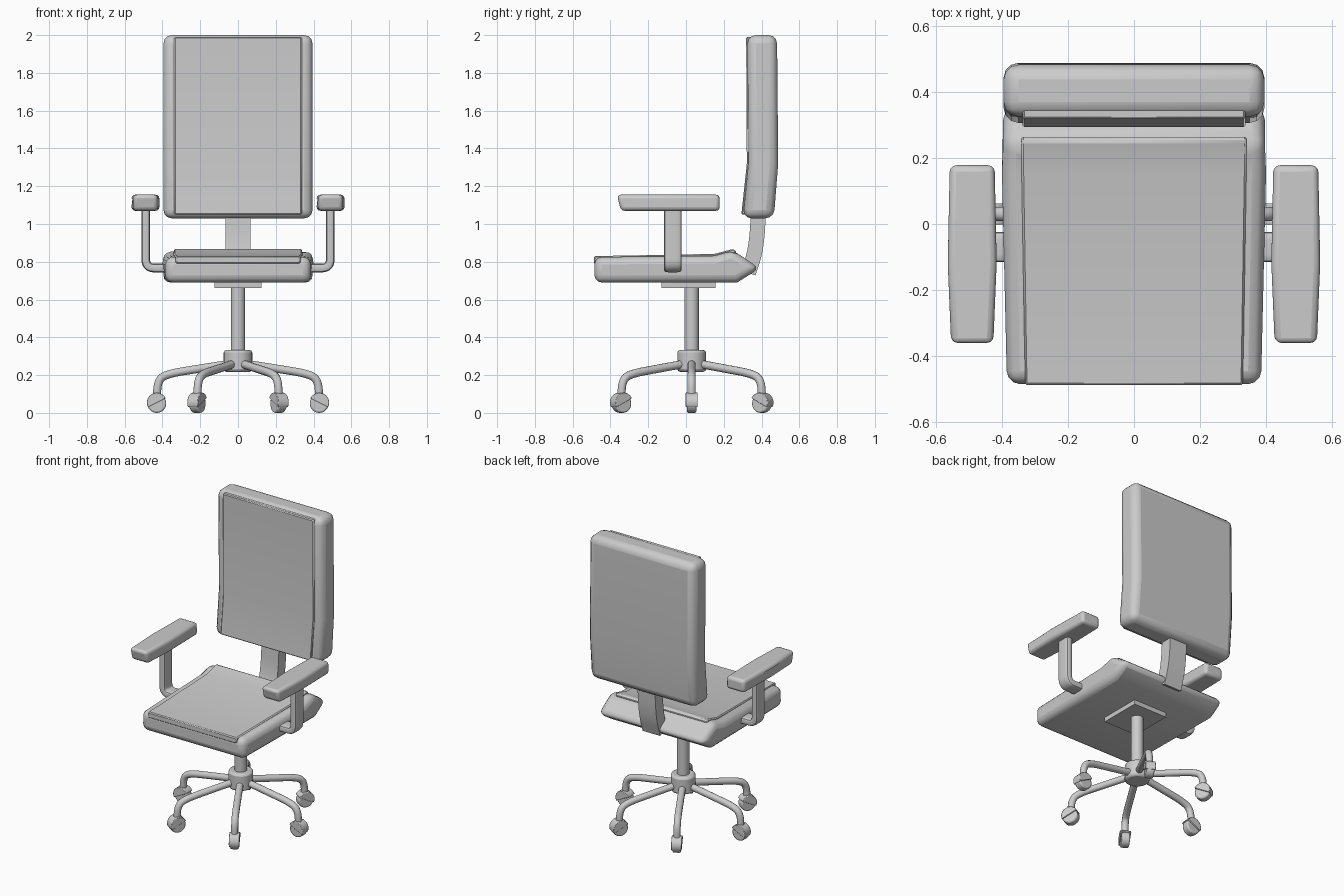
import bpy, bmesh, math
from mathutils import Matrix, Vector

if "Cube" in bpy.data.objects:
    bpy.data.objects.remove(bpy.data.objects["Cube"])

GREY = (0.6, 0.6, 0.6, 1)
grey = bpy.data.materials.new("plain_grey")
grey.use_nodes = True
grey.diffuse_color = GREY
grey.node_tree.nodes["Principled BSDF"].inputs["Base Color"].default_value = GREY


def finish(name, bm, matrix=Matrix(), bevel=0, segments=3):
    bmesh.ops.recalc_face_normals(bm, faces=bm.faces)
    mesh = bpy.data.meshes.new(name)
    bm.to_mesh(mesh)
    bm.free()
    mesh.materials.append(grey)
    ob = bpy.data.objects.new(name, mesh)
    bpy.context.collection.objects.link(ob)
    ob.matrix_world = matrix
    if bevel:
        mod = ob.modifiers.new("soft_edges", "BEVEL")
        mod.width, mod.segments = bevel, segments
        mod.limit_method, mod.angle_limit = "ANGLE", math.radians(35)
    bpy.ops.object.select_all(action="DESELECT")
    ob.select_set(True)
    bpy.context.view_layer.objects.active = ob
    bpy.ops.object.shade_smooth_by_angle(angle=math.radians(35))
    return ob


def slab(name, profile, x=0, bevel=0.0, segments=3):
    """Side profile of (y, z, half width) points, spread along x."""
    bm = bmesh.new()
    left = [bm.verts.new((x + w, y, z)) for y, z, w in profile]
    right = [bm.verts.new((x - w, y, z)) for y, z, w in profile]
    bm.faces.new(left)
    bm.faces.new(right[::-1])
    for i in range(len(profile)):
        j = (i + 1) % len(profile)
        bm.faces.new((left[j], left[i], right[i], right[j]))
    return finish(name, bm, bevel=bevel, segments=segments)


def soften(path, rounds=3):
    """Cut the corners of an open path until it bends smoothly."""
    pts = [Vector(p) for p in path]
    for _ in range(rounds):
        cut = [pts[0]]
        for a, b in zip(pts, pts[1:]):
            cut += [a.lerp(b, 0.25), a.lerp(b, 0.75)]
        pts = cut + [pts[-1]]
    return pts


def rounded_section(w, d, power=1.0, sides=16):
    pts = []
    for i in range(sides):
        a = math.tau * (i + 0.5) / sides
        c, s = math.cos(a), math.sin(a)
        pts.append((math.copysign(abs(c) ** power, c) * w, math.copysign(abs(s) ** power, s) * d))
    return pts


def sweep(name, path, section, matrix=Matrix()):
    """Carry a cross-section along a path in the local xz plane."""
    bm = bmesh.new()
    rings = []
    for i, p in enumerate(path):
        t = (path[min(i + 1, len(path) - 1)] - path[max(i - 1, 0)]).normalized()
        rings.append([bm.verts.new((p.x - t.y * a, b, p.y + t.x * a)) for a, b in section])
    n = len(section)
    for r, q in zip(rings, rings[1:]):
        for i in range(n):
            bm.faces.new((r[i], r[(i + 1) % n], q[(i + 1) % n], q[i]))
    bm.faces.new(rings[0])
    bm.faces.new(rings[-1][::-1])
    return finish(name, bm, matrix)


def cylinder(name, radius, depth, matrix, bevel=0.0, sides=24):
    bm = bmesh.new()
    bmesh.ops.create_cone(bm, cap_ends=True, segments=sides, radius1=radius, radius2=radius, depth=depth)
    return finish(name, bm, matrix, bevel, 2)


AXIS = Matrix.Translation((0, 0.03, 0))

# Seat cushion with its raised top panel
slab("seat", [(-0.485, 0.69, 0.385), (-0.485, 0.825, 0.385), (0.15, 0.832, 0.397),
              (0.25, 0.86, 0.397), (0.39, 0.765, 0.395), (0.27, 0.69, 0.397)], bevel=0.04)
slab("seat_panel", [(-0.488, 0.79, 0.33), (-0.488, 0.83, 0.33), (0.15, 0.842, 0.34),
                    (0.25, 0.868, 0.34), (0.268, 0.852, 0.34), (0.2, 0.79, 0.34)], bevel=0.006, segments=1)

# Backrest cushion with its front panel
slab("backrest", [(0.325, 2.0, 0.395), (0.482, 2.0, 0.395), (0.488, 1.32, 0.395),
                  (0.465, 1.03, 0.395), (0.302, 1.03, 0.395), (0.33, 1.32, 0.395)], bevel=0.045)
slab("backrest_panel", [(0.318, 1.99, 0.338), (0.4, 1.99, 0.338), (0.4, 1.05, 0.338),
                        (0.293, 1.05, 0.338), (0.322, 1.32, 0.338)], bevel=0.006, segments=1)

# Curved strip joining seat and backrest
sweep("back_support", soften([(0.33, 0.74), (0.372, 0.87), (0.385, 1.08)]),
      [(-0.04, -0.065), (0.04, -0.065), (0.04, 0.065), (-0.04, 0.065)],
      Matrix.Rotation(math.pi / 2, 4, "Z"))

# Armrests
for side, sign in (("left", 1), ("right", -1)):
    slab(side + "_arm_pad", [(-0.365, 1.155, 0.064), (-0.12, 1.155, 0.074), (0.178, 1.155, 0.068),
                             (0.178, 1.07, 0.068), (-0.12, 1.07, 0.074), (-0.345, 1.07, 0.064)],
         x=0.49 * sign, bevel=0.02)
    turn = Matrix.Translation((0, -0.07, 0)) @ Matrix.Scale(sign, 4, (1, 0, 0))
    sweep(side + "_arm_bracket", soften([(0.36, 0.767), (0.4, 0.767), (0.488, 0.767), (0.488, 0.86), (0.488, 1.09)]),
          rounded_section(0.023, 0.046, 0.45), turn)

# Mounting plate, column and hub
slab("mount_plate", [(-0.13, 0.66, 0.125), (-0.13, 0.7, 0.125), (0.155, 0.7, 0.125), (0.155, 0.66, 0.125)])
cylinder("column", 0.038, 0.4, AXIS @ Matrix.Translation((0, 0, 0.49)))
cylinder("hub", 0.076, 0.115, AXIS @ Matrix.Translation((0, 0, 0.275)), 0.014)

# Six legs, each with a hooded caster
leg_path = soften([(0.03, 0.262), (0.2, 0.235), (0.385, 0.205), (0.425, 0.165), (0.43, 0.08)])
for i in range(6):
    spin = AXIS @ Matrix.Rotation(i * math.pi / 3, 4, "Z")
    sweep(f"leg_{i + 1}", leg_path, rounded_section(0.022, 0.022, sides=12), spin)
    hold = spin @ Matrix.Translation((0.43, 0, 0.054)) @ Matrix.Rotation(math.pi / 2, 4, "X")
    cylinder(f"caster_wheel_{i + 1}", 0.05, 0.05, hold @ Matrix.Translation((0, -0.004, 0)), 0.008)
    bm = bmesh.new()
    bmesh.ops.create_cone(bm, cap_ends=True, segments=24, radius1=0.053, radius2=0.053, depth=0.064)
    cut = bmesh.ops.bisect_plane(bm, geom=bm.verts[:] + bm.edges[:] + bm.faces[:],
                                 plane_co=(0, 0, 0), plane_no=(-0.5, -1, 0), clear_outer=True)
    bmesh.ops.holes_fill(bm, edges=[e for e in cut["geom_cut"] if isinstance(e, bmesh.types.BMEdge)])
    finish(f"caster_hood_{i + 1}", bm, hold, 0.01, 2)
